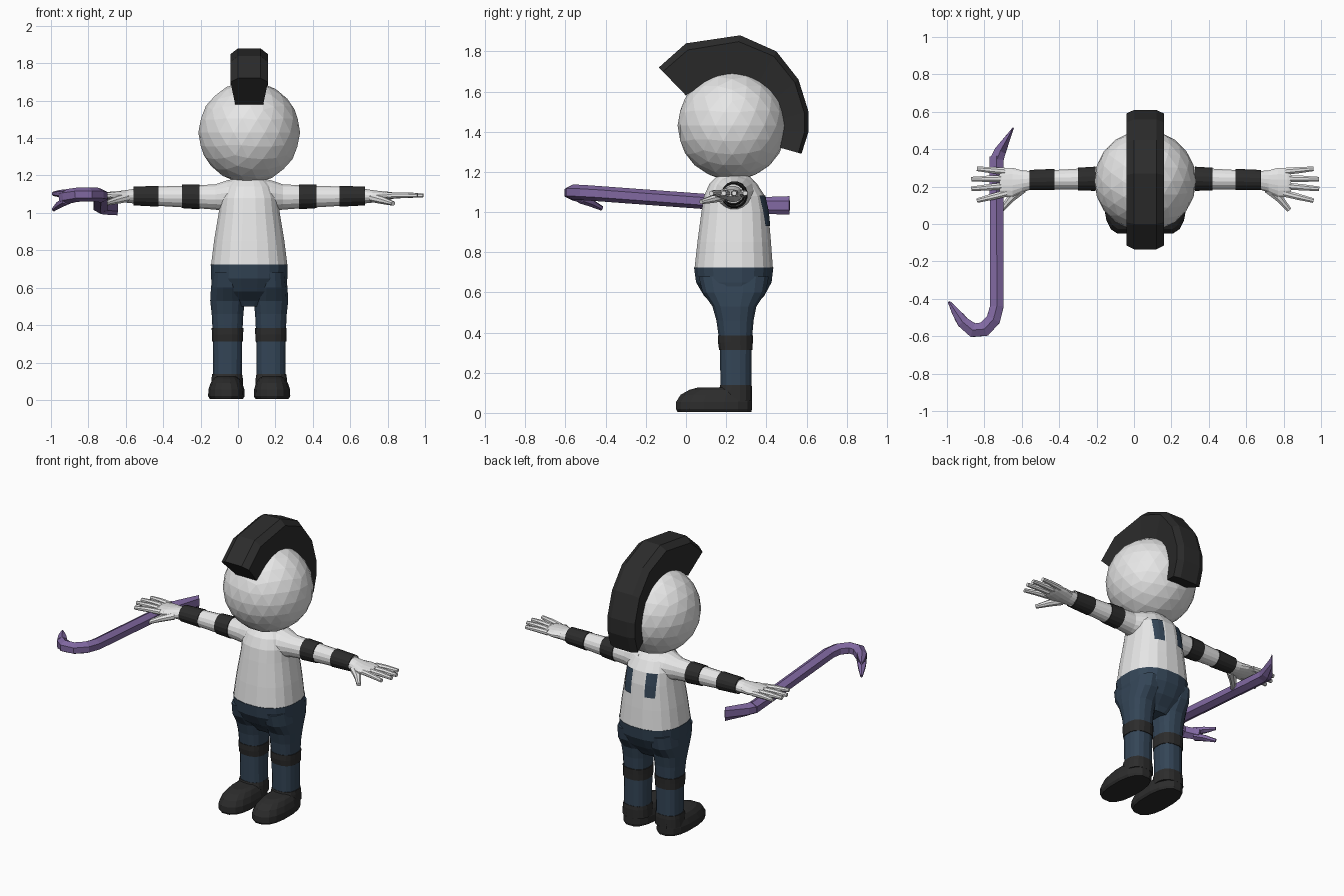
import bpy, bmesh, math
from mathutils import Vector

if "Cube" in bpy.data.objects:
    bpy.data.objects.remove(bpy.data.objects["Cube"])

MID = 0.06  # body centre line in x
X, Y, Z = Vector((1, 0, 0)), Vector((0, 1, 0)), Vector((0, 0, 1))
parts = []


def material(name, r, g, b):
    m = bpy.data.materials.new(name)
    m.use_nodes = True
    m.diffuse_color = (r, g, b, 1)
    m.node_tree.nodes["Principled BSDF"].inputs["Base Color"].default_value = (r, g, b, 1)
    return m


white = material("white", 0.8, 0.8, 0.8)
black = material("black", 0.025, 0.025, 0.025)
denim = material("denim blue", 0.034, 0.06, 0.095)
purple = material("purple", 0.22, 0.14, 0.36)


def finish(name, bm, mat):
    bmesh.ops.recalc_face_normals(bm, faces=bm.faces)
    mesh = bpy.data.meshes.new(name)
    bm.to_mesh(mesh)
    bm.free()
    mesh.materials.append(mat)
    ob = bpy.data.objects.new(name, mesh)
    bpy.context.collection.objects.link(ob)
    parts.append(ob)
    return ob


def skin(name, rings, mat):
    """Join rings of points into a capped solid."""
    bm = bmesh.new()
    rows = [[bm.verts.new(p) for p in ring] for ring in rings]
    n = len(rows[0])
    for a, b in zip(rows, rows[1:]):
        for i in range(n):
            j = (i + 1) % n
            bm.faces.new((a[i], a[j], b[j], b[i]))
    bm.faces.new(rows[0])
    bm.faces.new(rows[-1])
    return finish(name, bm, mat)


def sweep(name, stations, mat, up=Z, axis=None, n=16, power=2.0):
    """Sweep a superellipse; a station is x, y, z, half width, half height."""
    pts = [Vector(s[:3]) for s in stations]
    rings = []
    for k, (c, s) in enumerate(zip(pts, stations)):
        t = axis or (pts[min(k + 1, len(pts) - 1)] - pts[max(k - 1, 0)]).normalized()
        side = up.cross(t).normalized()
        top = t.cross(side)
        ring = []
        for i in range(n):
            a = math.tau * (i + 0.5) / n
            u, v = (math.copysign(abs(f) ** (2 / power), f) for f in (math.cos(a), math.sin(a)))
            ring.append(c + side * u * s[3] + top * v * s[4])
        rings.append(ring)
    return skin(name, rings, mat)


def column(name, x, levels, mat, **kw):
    """Upright loft; a level is z, half width, front y, back y."""
    st = [(x, (f + b) / 2, z, w, (b - f) / 2) for z, w, f, b in levels]
    return sweep(name, st, mat, up=Y, axis=Z, **kw)


# Head
bm = bmesh.new()
bmesh.ops.create_icosphere(bm, subdivisions=3, radius=0.272)
bmesh.ops.translate(bm, verts=bm.verts, vec=(MID, 0.23, 1.43))
finish("head", bm, white)

# Mohawk: outer and inner side profile, with a slightly flared section
outer = [(-.135, 1.72), (0, 1.84), (.27, 1.88), (.45, 1.8), (.56, 1.66), (.61, 1.5), (.61, 1.4), (.575, 1.29)]
inner = [(0, 1.58), (.06, 1.62), (.22, 1.67), (.36, 1.64), (.44, 1.56), (.47, 1.46), (.48, 1.4), (.47, 1.32)]
section = [(-.075, 0), (-.1, .85), (-.06, 1), (.06, 1), (.1, .85), (.075, 0)]
skin("mohawk", [[Vector((MID + w, *Vector(i).lerp(Vector(o), t))) for w, t in section]
                for o, i in zip(outer, inner)], black)

# Torso and neck
torso = column("shirt", MID, [
    (.715, .207, .04, .435), (.85, .19, .055, .425), (1, .165, .075, .412), (1.08, .155, .088, .395),
    (1.14, .13, .115, .355), (1.175, .095, .15, .32), (1.21, .06, .175, .3)], white, n=20, power=2.4)

# Hips
column("hips", MID, [
    (.5, .1, .17, .32), (.53, .17, .15, .34), (.58, .195, .09, .39),
    (.65, .206, .048, .428), (.724, .208, .038, .437)], denim, n=20, power=2.4)

for s, label in ((1, "left"), (-1, "right")):
    def px(d):
        return MID + s * d

    # Leg, knee band and boot
    column(label + "_trouser_leg", px(.116), [
        (.1, .078, .172, .326), (.35, .08, .166, .328), (.46, .086, .15, .338), (.53, .094, .13, .352),
        (.6, .09, .08, .4), (.68, .08, .06, .415)], denim, power=2.5)
    column(label + "_knee_band", px(.116), [
        (.312, .084, .164, .332), (.35, .085, .158, .334), (.385, .086, .158, .336)],
        black, power=2.5)
    column(label + "_boot", px(.122), [
        (.005, .09, -.045, .328), (.02, .099, -.054, .332), (.055, .098, -.052, .332),
        (.09, .086, -.03, .331), (.115, .07, .015, .33), (.127, .05, .06, .32)], black, power=2.5)
    column(label + "_boot_cuff", px(.118), [
        (.06, .088, .16, .331), (.115, .085, .163, .331), (.138, .081, .169, .328)], black, power=2.5)

    # Arm and its two bands
    def arm_part(name, stations, mat):
        sweep(label + name, [(px(d), y, z, w, h) for d, y, z, w, h in stations], mat, axis=X * s)

    arm_part("_arm", [
        (.05, .24, 1.1, .12, .09), (.12, .24, 1.09, .095, .085), (.18, .24, 1.085, .068, .069),
        (.27, .242, 1.086, .06, .063), (.48, .237, 1.089, .053, .053), (.62, .235, 1.091, .051, .046)], white)
    arm_part("_upper_band", [(.265, .242, 1.086, .066, .068), (.36, .24, 1.088, .062, .064)], black)
    arm_part("_wrist_band", [(.484, .238, 1.089, .058, .057), (.62, .235, 1.09, .055, .051)], black)

    # Hand
    arm_part("_palm", [
        (.6, .235, 1.09, .048, .042), (.66, .228, 1.088, .06, .034), (.71, .222, 1.089, .08, .027),
        (.76, .222, 1.092, .078, .02), (.78, .222, 1.092, .065, .014)], white)
    fingers = [(.75, .282, .9, .295), (.76, .243, .93, .24), (.76, .203, .93, .188), (.74, .165, .9, .125)]
    for k, (x0, y0, x1, y1) in enumerate(fingers):
        mid_x, mid_y = (x0 + x1) / 2, (y0 + y1) / 2
        sweep(f"{label}_finger_{k + 1}", [
            (px(x0), y0, 1.092, .02, .018), (px(mid_x), mid_y, 1.095, .018, .016),
            (px(x1), y1, 1.093, .013, .012)], white, n=8)
    sweep(label + "_thumb", [
        (px(.66), .19, 1.08, .03, .024), (px(.72), .135, 1.065, .022, .02),
        (px(.77), .075, 1.05, .014, .012)], white, n=8)

    # Small blue patch lying on the back of the shirt
    bm = bmesh.new()
    bmesh.ops.create_grid(bm, x_segments=4, y_segments=6, size=1)
    for v in bm.verts:
        v.co = (px(.078) + v.co.x * .03, .45, 1.005 + v.co.y * .075)
    patch = finish(label + "_back_patch", bm, denim)
    wrap = patch.modifiers.new("wrap", "SHRINKWRAP")
    wrap.target = torso
    wrap.wrap_method = "PROJECT"
    wrap.use_project_y = True
    wrap.use_project_x = wrap.use_project_z = False
    wrap.use_negative_direction = True
    wrap.use_positive_direction = False
    wrap.wrap_mode = "ABOVE_SURFACE"
    wrap.offset = .006

# Crowbar: hooked shaft, flattened rear blade and forked tip
sweep("crowbar_shaft", [
    (-.735, .36, 1.035, .042, .04), (-.735, .2, 1.045, .042, .038), (-.733, -.44, 1.092, .042, .038),
    (-.752, -.51, 1.097, .044, .038), (-.8, -.562, 1.099, .046, .038), (-.86, -.568, 1.097, .044, .038),
    (-.915, -.525, 1.087, .036, .04), (-.935, -.495, 1.08, .032, .042)], purple, n=6)
sweep("crowbar_blade", [
    (-.735, .34, 1.035, .042, .04), (-.715, .39, 1.033, .036, .042), (-.645, .515, 1.033, .004, .046)],
    purple, n=6)
for name, rise in (("upper", 1), ("lower", -1)):
    sweep(f"crowbar_{name}_prong", [
        (-.915, -.525, 1.084 + rise * .02, .034, .022), (-.95, -.475, 1.075 + rise * .028, .026, .02),
        (-.988, -.418, 1.06 + rise * .042, .008, .012)], purple, n=6)

# Smooth shading with crisp edges
for ob in bpy.context.view_layer.objects:
    ob.select_set(ob in parts)
bpy.context.view_layer.objects.active = torso
bpy.ops.object.shade_smooth_by_angle(angle=math.radians(45))
